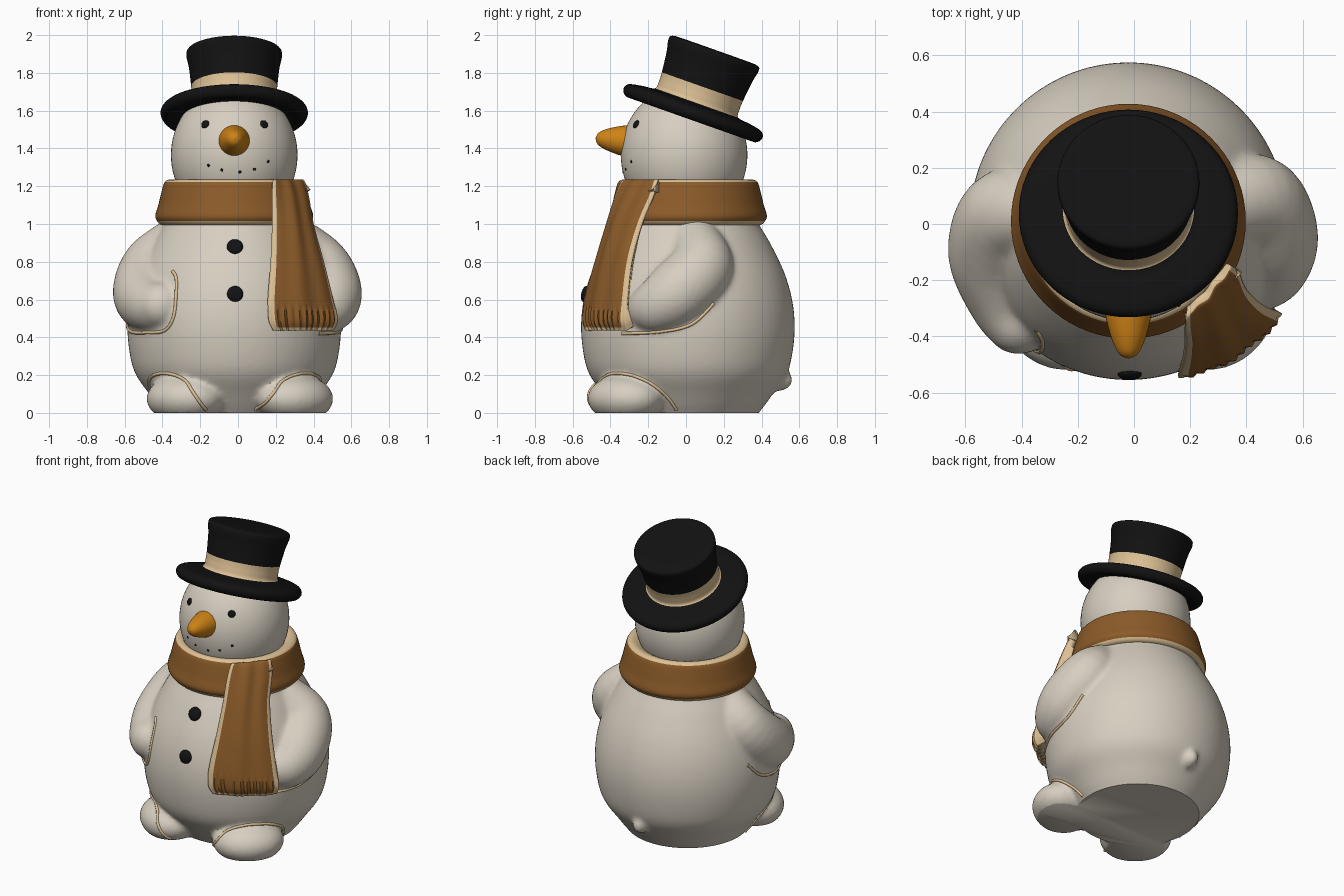
import bpy, bmesh, math
from mathutils import Matrix, Vector
from mathutils.bvhtree import BVHTree

if "Cube" in bpy.data.objects:
    bpy.data.objects.remove(bpy.data.objects["Cube"])

AXIS = Vector((-0.02, 0.01, 0))


def material(name, rgb):
    m = bpy.data.materials.new(name)
    m.diffuse_color = (*rgb, 1)
    m.use_nodes = True
    m.node_tree.nodes["Principled BSDF"].inputs["Base Color"].default_value = m.diffuse_color
    return m


WHITE = material("warm white", (0.68, 0.62, 0.53))
BLACK = material("black", (0.006, 0.006, 0.006))
BROWN = material("scarf brown", (0.26, 0.105, 0.022))
TAN = material("pale tan", (0.72, 0.53, 0.30))
ORANGE = material("carrot orange", (0.62, 0.225, 0.008))


def spline(pts, n):
    """Catmull-Rom samples through points of any dimension."""
    out = []
    for i in range(len(pts) - 1):
        a, b, c, d = pts[max(i - 1, 0)], pts[i], pts[i + 1], pts[min(i + 2, len(pts) - 1)]
        for k in range(n):
            t = k / n
            out.append(tuple(0.5 * (2 * q + (r - p) * t + (2 * p - 5 * q + 4 * r - s) * t * t
                                    + (3 * q - p - 3 * r + s) * t ** 3)
                             for p, q, r, s in zip(a, b, c, d)))
    return out + [tuple(pts[-1])]


def finish(name, bm, mats, angle=50):
    me = bpy.data.meshes.new(name)
    bm.to_mesh(me)
    bm.free()
    ob = bpy.data.objects.new(name, me)
    bpy.context.collection.objects.link(ob)
    for m in mats:
        me.materials.append(m)
    bpy.ops.object.select_all(action='DESELECT')
    ob.select_set(True)
    bpy.context.view_layer.objects.active = ob
    bpy.ops.object.shade_smooth_by_angle(angle=math.radians(angle))
    return ob


def lathe(bm, profile, matrix, accents=(), n=4, sides=72):
    """Spin a (radius, height) profile; accents lists the segments using slot 1."""
    prof = spline(profile, n)
    rings = [[bm.verts.new(matrix @ Vector((max(r, 0) * math.cos(a), max(r, 0) * math.sin(a), h)))
              for a in (2 * math.pi * k / sides for k in range(sides))] for r, h in prof]
    for i in range(len(rings) - 1):
        for k in range(sides):
            j = (k + 1) % sides
            f = bm.faces.new((rings[i][k], rings[i][j], rings[i + 1][j], rings[i + 1][k]))
            f.material_index = int(i // n in accents)
    bmesh.ops.remove_doubles(bm, verts=bm.verts[:], dist=1e-5)
    bmesh.ops.recalc_face_normals(bm, faces=bm.faces[:])


def ball(bm, center, radii, turn=0):
    mat = Matrix.Translation(center) @ Matrix.Rotation(turn, 4, 'Z') @ Matrix.Diagonal((*radii, 1))
    bmesh.ops.create_uvsphere(bm, u_segments=32, v_segments=20, radius=1, matrix=mat)


# Body, arms, feet and tail nub, fused into one soft form
bm = bmesh.new()
lathe(bm, [(0, -0.06), (0.3, -0.06), (0.375, 0), (0.45, 0.1), (0.52, 0.2), (0.551, 0.3), (0.566, 0.45),
           (0.552, 0.6), (0.508, 0.75), (0.435, 0.9), (0.375, 1.0), (0.32, 1.1), (0, 1.12)],
      Matrix.Translation(AXIS))
ARMS = [
    [(-.32, .03, .91, .13), (-.445, .03, .77, .17), (-.485, -.1, .63, .178), (-.45, -.26, .57, .145),
     (-.41, -.34, .57, .125)],
    [(.30, .05, .91, .13), (.425, .08, .77, .17), (.485, -.04, .64, .172), (.48, -.15, .565, .14),
     (.42, -.2, .55, .12)],
]
for arm in ARMS:
    for x, y, z, r in spline(arm, 6):
        ball(bm, (x, y, z), (r, r, r))
for s in (-1, 1):
    ball(bm, (0.01 + s * 0.29, -0.32, 0.075), (0.22, 0.185, 0.13), s * math.radians(42))
ball(bm, (-0.02, 0.49, 0.175), (0.05, 0.075, 0.06))
body = finish("body", bm, [WHITE])
mod = body.modifiers.new("fuse", 'REMESH')
mod.mode, mod.voxel_size = 'VOXEL', 0.015
bpy.ops.object.modifier_apply(modifier=mod.name)
mod = body.modifiers.new("soften", 'SMOOTH')
mod.factor, mod.iterations = 0.5, 8
bpy.ops.object.modifier_apply(modifier=mod.name)
bm = bmesh.new()
bm.from_mesh(body.data)
cut = bmesh.ops.bisect_plane(bm, geom=bm.verts[:] + bm.edges[:] + bm.faces[:], plane_co=(0, 0, 0),
                             plane_no=(0, 0, 1), clear_inner=True)
bmesh.ops.holes_fill(bm, edges=[e for e in bm.edges if e.is_boundary])
bm.to_mesh(body.data)
body_tree = BVHTree.FromBMesh(bm)
bm.free()
bpy.ops.object.shade_smooth_by_angle(angle=math.radians(50))

# Head
bm = bmesh.new()
bmesh.ops.create_uvsphere(bm, u_segments=64, v_segments=40, radius=1,
                          matrix=Matrix.Translation((-0.02, -0.01, 1.365)) @ Matrix.Diagonal((.335, .335, .365, 1)))
head_tree = BVHTree.FromBMesh(bm)
finish("head", bm, [WHITE])


def hit(tree, az, z):
    """Surface point at an azimuth (degrees from the front toward +x) and height."""
    a = math.radians(az)
    d = Vector((math.sin(a), -math.cos(a), 0))
    p, n, _, _ = tree.ray_cast(AXIS + d * 2 + Vector((0, 0, z)), -d)
    return p, n


# Eyes, mouth dots and buttons
def dot(name, tree, az, z, r, height):
    p, n = hit(tree, az, z)
    bm = bmesh.new()
    mat = Matrix.Translation(p) @ n.to_track_quat('Z', 'Y').to_matrix().to_4x4() @ Matrix.Diagonal((r, r, height, 1))
    bmesh.ops.create_uvsphere(bm, u_segments=20, v_segments=12, radius=1, matrix=mat)
    finish(name, bm, [BLACK])


for az in (-29, 30):
    dot("eye", head_tree, az, 1.528, 0.023, 0.01)
for az, z in ((-23, 1.31), (-11, 1.285), (5, 1.275), (18, 1.29), (31, 1.33)):
    dot("mouth_dot", head_tree, az, z, 0.008, 0.004)
for z in (0.88, 0.63):
    dot("button", body_tree, 0.5, z, 0.043, 0.02)


# Painted seam lines around the feet and hands
def seam(name, pts):
    cu = bpy.data.curves.new(name, 'CURVE')
    cu.dimensions, cu.bevel_depth, cu.bevel_resolution = '3D', 0.009, 2
    path = [hit(body_tree, az, z)[0] for az, z in spline(pts, 6)]
    sp = cu.splines.new('POLY')
    sp.points.add(len(path) - 1)
    for p, co in zip(sp.points, path):
        p.co = (*co, 1)
    cu.materials.append(TAN)
    bpy.context.collection.objects.link(bpy.data.objects.new(name, cu))


FOOT = [(17, .015), (22, .1), (29, .17), (41, .207), (55, .2), (67, .155), (76, .08), (81, .015)]
for s in (-1, 1):
    seam("foot_seam", [(s * a, z) for a, z in FOOT])
seam("left_hand_seam", [(-40, .75), (-36, .71), (-34, .6), (-35, .5), (-41, .435), (-55, .425),
                        (-75, .43), (-93, .48), (-104, .58)])
seam("right_hand_seam", [(52, .42), (75, .43), (92, .47), (104, .58)])

# Carrot nose
bm = bmesh.new()
lathe(bm, [(0, 0), (0.06, 0), (0.081, 0.04), (0.078, 0.08), (0.058, 0.15), (0.032, 0.2), (0, 0.215)],
      Matrix.Translation((-0.02, -0.265, 1.435)) @ Matrix.Rotation(math.radians(85), 4, 'X'), sides=32)
finish("nose", bm, [ORANGE])

# Top hat, tipped back, with a tan band
bm = bmesh.new()
lathe(bm, [(0, -0.02), (0.28, -0.035), (0.36, -0.045), (0.39, -0.012), (0.372, 0.022), (0.3, 0.038),
           (0.234, 0.048), (0.226, 0.09), (0.228, 0.14), (0.24, 0.25), (0.253, 0.315), (0.238, 0.342),
           (0.15, 0.346), (0, 0.346)],
      Matrix.Translation((-0.02, 0.04, 1.595)) @ Matrix.Rotation(math.radians(-19.5), 4, 'X'), (6, 7))
finish("top_hat", bm, [BLACK, TAN])

# Scarf wrapped round the neck, tan edging top and bottom
bm = bmesh.new()
lathe(bm, [(0.29, 1.215), (0.335, 1.235), (0.368, 1.222), (0.385, 1.17), (0.402, 1.1), (0.418, 1.045),
           (0.408, 1.015), (0.385, 0.995), (0.33, 0.99)], Matrix.Translation(AXIS), (0, 1, 6, 7))
finish("scarf_wrap", bm, [BROWN, TAN])

# Hanging scarf end: left edge, right edge and bulge of each row, top to bottom
ROWS = [(.19, -.29, 1.215, .33, -.14, 1.215, .0), (.185, -.335, 1.232, .35, -.15, 1.232, .015),
        (.18, -.375, 1.15, .375, -.17, 1.15, .035), (.18, -.42, 1.0, .40, -.23, 1.0, .05),
        (.172, -.48, .8, .455, -.285, .8, .05), (.157, -.535, .6, .51, -.31, .58, .05),
        (.16, -.545, .49, .525, -.315, .49, .05), (.185, -.53, .435, .505, -.31, .435, .035)]
NU = 44
out = Vector((0.62, -0.78, 0))
bm = bmesh.new()
grid = []
for row in spline(ROWS, 7):
    left, right, bulge = Vector(row[:3]), Vector(row[3:6]), row[6]
    line = []
    for k in range(NU + 1):
        u = k / NU
        lift = bulge * math.sin(math.pi * u) ** 0.6
        lift += 0.006 * math.sin(math.pi * u) * math.cos(u * 15)            # soft folds
        if left.z < 0.57:
            lift += 0.005 * math.cos(u * 2 * math.pi * 11)                  # fringe
        line.append(bm.verts.new(left.lerp(right, u) + out * lift))
    grid.append(line)
for i in range(len(grid) - 1):
    for k in range(NU):
        f = bm.faces.new((grid[i][k], grid[i + 1][k], grid[i + 1][k + 1], grid[i][k + 1]))
        f.material_index = int(k < 3 or k >= NU - 3 or i < 6 or i >= len(grid) - 4)
tail = finish("scarf_end", bm, [BROWN, TAN])
mod = tail.modifiers.new("thickness", 'SOLIDIFY')
mod.thickness, mod.offset, mod.material_offset_rim = 0.07, -1, 1
